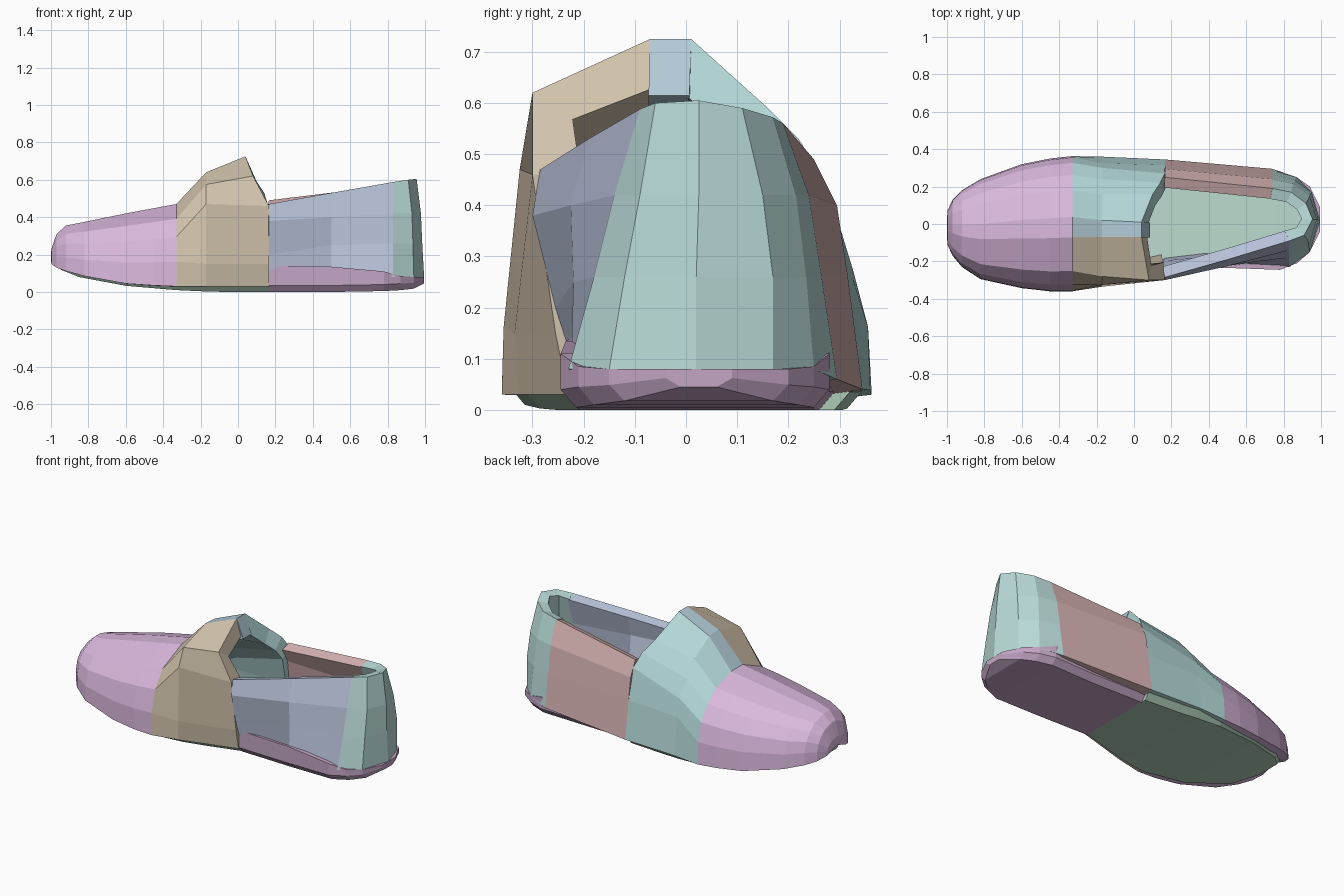
import bpy, bmesh
from mathutils import Vector


def finish(name, bm, color):
    mesh = bpy.data.meshes.new(name)
    bm.to_mesh(mesh)
    bm.free()
    obj = bpy.data.objects.new(name, mesh)
    bpy.context.collection.objects.link(obj)
    mat = bpy.data.materials.new(name + "_colour")
    mat.diffuse_color = (*color, 1)
    mesh.materials.append(mat)
    return obj


def skin(name, rows, thickness, color, core):
    """Faceted sheet through rows of points, thickened inward (towards the core point)."""
    bm = bmesh.new()
    grid = [[bm.verts.new(p) for p in row] for row in rows]
    for a, b in zip(grid, grid[1:]):
        for i in range(len(a) - 1):
            bm.faces.new((a[i], a[i + 1], b[i + 1], b[i]))
    bmesh.ops.remove_doubles(bm, verts=bm.verts, dist=0.001)
    bmesh.ops.recalc_face_normals(bm, faces=bm.faces)
    bm.normal_update()
    if sum(f.normal.dot(f.calc_center_median() - core) * f.calc_area() for f in bm.faces) < 0:
        bmesh.ops.reverse_faces(bm, faces=bm.faces)
    obj = finish(name, bm, color)
    mod = obj.modifiers.new("thickness", 'SOLIDIFY')
    mod.thickness, mod.offset = thickness, -1
    return obj


def slab(name, stations, color, inset=0.03):
    """Closed loft of chamfered slab sections: (x, y_left, y_right, z_low, z_high)."""
    bm = bmesh.new()
    rings = []
    for x, l, r, lo, hi in stations:
        mid = lo + min(0.035, (hi - lo) * 0.5)
        pts = [(l + inset, lo), (r - inset, lo), (r, mid), (r, hi), (l, hi), (l, mid)]
        rings.append([bm.verts.new((x, y, z)) for y, z in pts])
    for a, b in zip(rings, rings[1:]):
        for i in range(6):
            j = (i + 1) % 6
            bm.faces.new((a[i], a[j], b[j], b[i]))
    bm.faces.new(rings[0])
    bm.faces.new(rings[-1])
    bmesh.ops.recalc_face_normals(bm, faces=bm.faces)
    return finish(name, bm, color)


# Toe box: one arch profile scaled along the foot
ARCH = [(0, 0), (.005, .3), (.05, .6), (.15, .82), (.4, 1), (.55, 1),
        (.75, .9), (.86, .75), (.95, .55), (.99, .3), (1, 0)]


def arch(x, l, r, lo, hi):
    return [(x, l + (r - l) * u, lo + (hi - lo) * v) for u, v in ARCH]


toe = [arch(*s) for s in [
    (-1, -.02, -.02, .18, .18), (-.998, -.11, .07, .15, .23), (-.97, -.17, .13, .13, .31),
    (-.92, -.23, .18, .112, .355), (-.82, -.295, .24, .085, .375),
    (-.6, -.343, .32, .045, .42), (-.45, -.36, .35, .035, .448),
    (-.33, -.36, .363, .03, .47)]]
skin("toe_box", toe, 0.06, (.7, .48, .72), Vector((-.6, 0, .2)))

# Vamp: from the toe box up to the slanted opening rim
mid_row = [(-.17, y, z) for y, z in [
    (-.325, .03), (-.335, .15), (-.325, .47), (-.28, .575), (-.07, .64), (.02, .635),
    (.16, .55), (.24, .46), (.3, .36), (.325, .26), (.36, .04)]]
rim_row = [(.165, -.23, .03), (.165, -.255, .15), (.165, -.3, .46), (.08, -.3, .62),
           (.04, -.07, .725), (.04, .01, .725), (.1, .16, .59), (.14, .22, .53),
           (.165, .27, .45), (.165, .315, .27), (.165, .345, .04)]
vamp = [toe[-1], mid_row, rim_row]
for name, a, b, thick, color in [("near_vamp", 0, 5, .095, (.68, .58, .44)),
                                 ("tongue", 4, 6, .12, (.45, .6, .68)),
                                 ("far_vamp", 5, 11, .09, (.45, .68, .68))]:
    skin(name, [row[a:b] for row in vamp], thick, color, Vector((-.1, 0, .2)))

# Collar: upright columns running round the heel
collar = [
    [(.165, -.21, .06), (.165, -.255, .2), (.165, -.3, .38), (.165, -.285, .47)],
    [(.5, -.225, .07), (.5, -.22, .25), (.5, -.225, .4), (.5, -.19, .53)],
    [(.83, -.23, .08), (.83, -.18, .26), (.83, -.14, .42), (.83, -.09, .588)],
    [(.94, -.15, .08), (.935, -.12, .26), (.93, -.09, .42), (.91, -.06, .6)],
    [(.995, .02, .08), (.985, .02, .26), (.978, .025, .42), (.955, .025, .605)],
    [(.95, .17, .08), (.95, .17, .26), (.94, .15, .42), (.92, .11, .59)],
    [(.87, .25, .08), (.86, .235, .26), (.85, .215, .42), (.84, .17, .572)],
    [(.74, .295, .06), (.74, .265, .26), (.74, .24, .42), (.74, .19, .56)],
    [(.165, .345, .04), (.165, .315, .27), (.165, .295, .4), (.165, .25, .49)]]
for name, a, b, color in [("near_quarter", 0, 3, (.5, .56, .72)),
                          ("heel_counter", 2, 8, (.48, .7, .68)),
                          ("far_quarter", 7, 9, (.68, .45, .45))]:
    skin(name, collar[a:b], 0.06, color, Vector((.55, .02, .3)))

# Outsole: wide forefoot, narrow waist and heel
slab("forefoot_sole", [
    (-.95, -.12, .09, .12, .17), (-.85, -.24, .19, .08, .14), (-.6, -.325, .3, .033, .1),
    (-.33, -.345, .35, .01, .08), (-.17, -.315, .345, .003, .08),
    (-.05, -.28, .335, 0, .08), (.165, -.22, .32, 0, .08)], (.42, .6, .47))
slab("heel_sole", [
    (.165, -.225, .29, 0, .14), (.5, -.235, .28, 0, .135), (.78, -.245, .28, .005, .11),
    (.87, -.21, .25, .01, .085), (.94, -.15, .2, .018, .08), (.995, -.04, .09, .045, .08)],
    (.55, .38, .56))

# Insole: raised floor inside the opening
slab("insole", [
    (-.85, -.18, .12, .13, .17), (-.33, -.29, .29, .07, .14), (.165, -.19, .28, .07, .17),
    (.75, -.17, .23, .07, .22), (.93, -.09, .13, .07, .23)], (.5, .7, .62))
